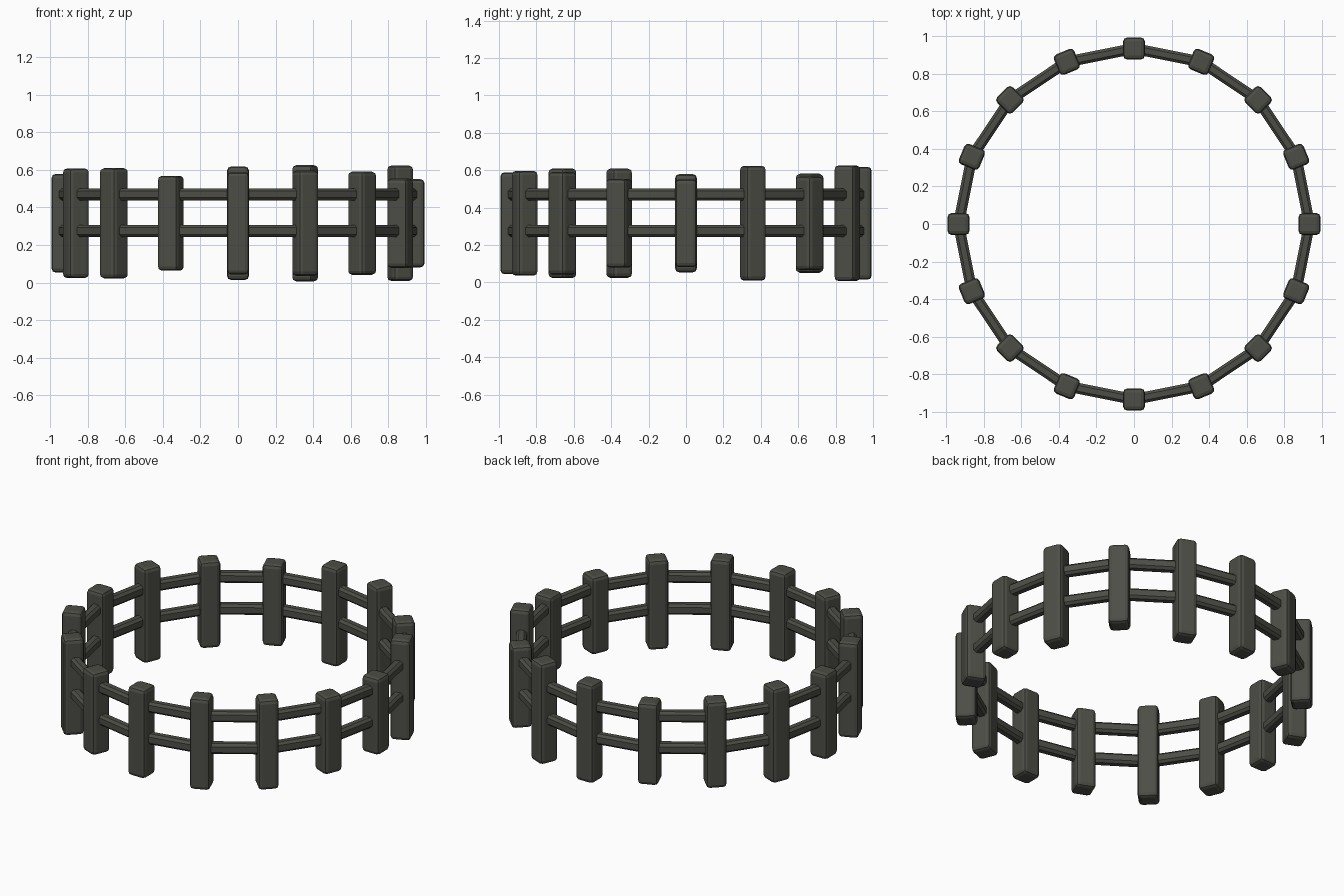
import bpy, bmesh, math
from mathutils import Matrix

if "Cube" in bpy.data.objects:
    bpy.data.objects.remove(bpy.data.objects["Cube"])

N, R, MID = 16, 0.934, 0.316
mat = bpy.data.materials.new("dark grey wood")
mat.diffuse_color = (0.075, 0.075, 0.063, 1)
mat.use_nodes = True
mat.node_tree.nodes["Principled BSDF"].inputs["Base Color"].default_value = mat.diffuse_color


def bevelled_box(name, size, loc, yaw, bevel, segments):
    bm = bmesh.new()
    bmesh.ops.create_cube(bm, size=1)
    bmesh.ops.scale(bm, vec=size, verts=bm.verts)
    bmesh.ops.bevel(bm, geom=bm.edges[:], offset=bevel, segments=segments,
                    profile=0.5, affect='EDGES')
    bm.transform(Matrix.Translation(loc) @ Matrix.Rotation(yaw, 4, 'Z'))
    me = bpy.data.meshes.new(name)
    bm.to_mesh(me)
    bm.free()
    me.materials.append(mat)
    ob = bpy.data.objects.new(name, me)
    bpy.context.collection.objects.link(ob)
    return ob


# Post heights, counter-clockwise from +x
heights = [0.47, 0.614, 0.50, 0.618, 0.604, 0.50, 0.53, 0.58,
           0.525, 0.583, 0.588, 0.505, 0.545, 0.56, 0.55, 0.475]

# Upright posts around the ring
for i, h in enumerate(heights):
    a = math.tau * i / N
    bevelled_box(f"post_{i + 1}", (0.117, 0.117, h),
                 (R * math.cos(a), R * math.sin(a), MID), a, 0.022, 2)

# Two rails between each pair of neighbouring posts
span = 2 * R * math.sin(math.pi / N)
apothem = R * math.cos(math.pi / N)
for level, z in (("lower", 0.275), ("upper", 0.47)):
    for i in range(N):
        a = math.tau * (i + 0.5) / N
        bevelled_box(f"{level}_rail_{i + 1}", (0.058, span, 0.064),
                     (apothem * math.cos(a), apothem * math.sin(a), z), a, 0.014, 1)
